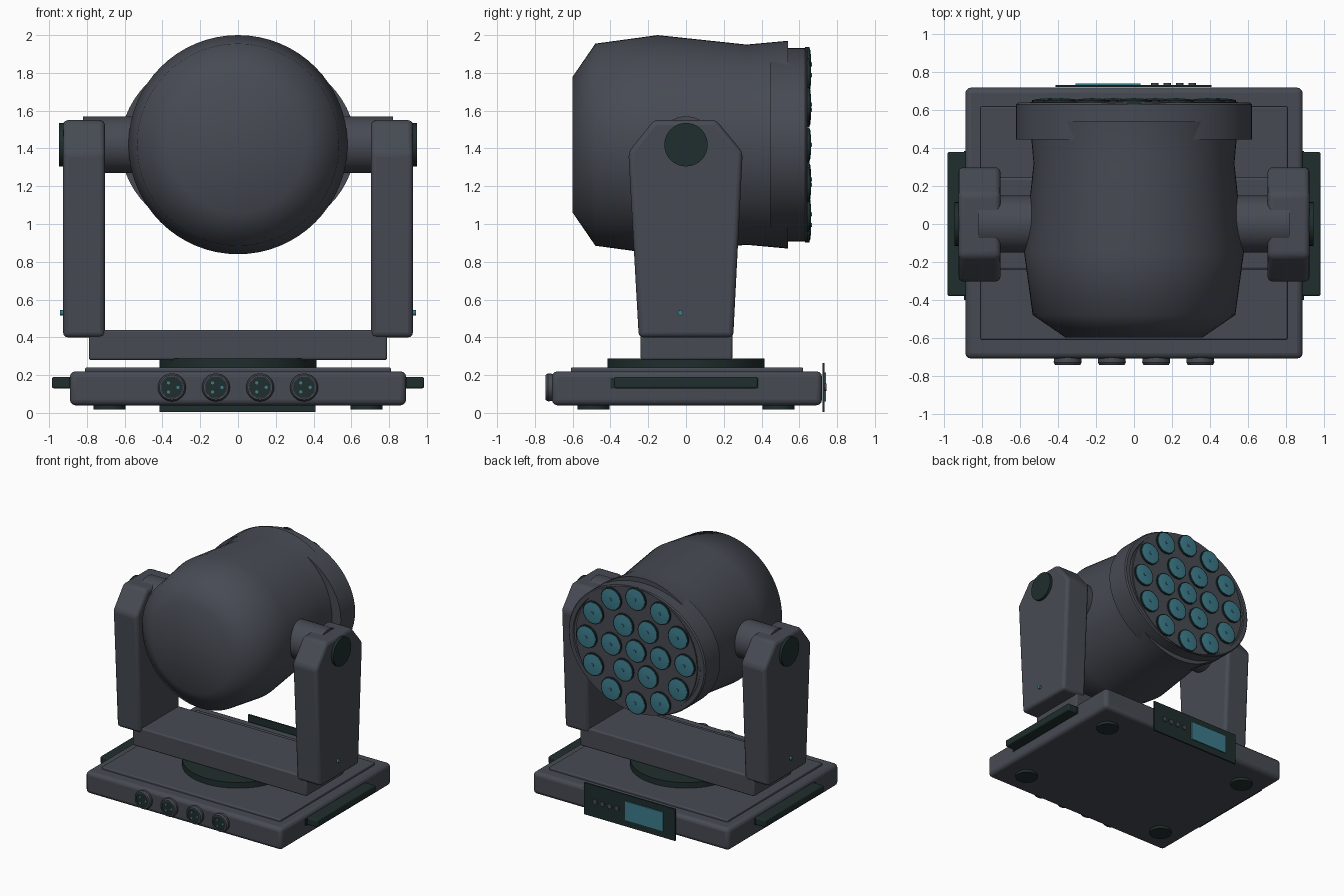
import bpy, bmesh, math
from mathutils import Matrix, Vector

if "Cube" in bpy.data.objects:
    bpy.data.objects.remove(bpy.data.objects["Cube"])


def material(name, rgb):
    m = bpy.data.materials.new(name)
    m.diffuse_color = (*rgb, 1)
    m.use_nodes = True
    m.node_tree.nodes["Principled BSDF"].inputs["Base Color"].default_value = m.diffuse_color
    return m


GREY = material("slate grey", (0.062, 0.069, 0.086))
DARK = material("dark green black", (0.014, 0.027, 0.026))
TEAL = material("teal glass", (0.045, 0.2, 0.26))

HEAD_Z = 1.42
AXIS = {"x": Matrix.Rotation(math.pi / 2, 4, "Y"),
        "y": Matrix.Rotation(-math.pi / 2, 4, "X"),
        "z": Matrix.Identity(4)}


def finish(bm, name, mat, bevel=0, smooth=35):
    bmesh.ops.recalc_face_normals(bm, faces=bm.faces)
    me = bpy.data.meshes.new(name)
    bm.to_mesh(me)
    bm.free()
    ob = bpy.data.objects.new(name, me)
    bpy.context.collection.objects.link(ob)
    me.materials.append(mat)
    if bevel:
        mod = ob.modifiers.new("rounded edges", "BEVEL")
        mod.width, mod.segments, mod.limit_method = bevel, 3, "ANGLE"
        mod.angle_limit = math.radians(25)
    bpy.ops.object.select_all(action="DESELECT")
    ob.select_set(True)
    bpy.context.view_layer.objects.active = ob
    bpy.ops.object.shade_smooth_by_angle(angle=math.radians(smooth))
    return ob


def box(name, mat, x, y, z, bevel=0):
    bm = bmesh.new()
    bmesh.ops.create_cube(bm, size=1)
    for v in bm.verts:
        v.co = [lo + (hi - lo) * (c + 0.5) for c, (lo, hi) in zip(v.co, (x, y, z))]
    return finish(bm, name, mat, bevel)


def lathe(name, mat, profile, centre, axis="z", sides=32, scale=(1, 1), smooth=35):
    """Revolve (radius, height) points; scale makes the section elliptical."""
    bm = bmesh.new()
    rings = []
    for r, h in profile:
        rings.append([bm.verts.new((r * scale[0] * math.cos(2 * math.pi * i / sides),
                                    r * scale[1] * math.sin(2 * math.pi * i / sides), h))
                      for i in range(sides)])
    for a, b in zip(rings, rings[1:]):
        for i in range(sides):
            j = (i + 1) % sides
            bm.faces.new((a[i], a[j], b[j], b[i]))
    bm.faces.new(rings[0])
    bm.faces.new(rings[-1])
    bm.transform(Matrix.Translation(Vector(centre)) @ AXIS[axis])
    return finish(bm, name, mat, smooth=smooth)


def disc(name, mat, r, lo, hi, centre, axis="z", sides=32):
    return lathe(name, mat, [(r, lo), (r, hi)], centre, axis, sides)


# Base with raised top plate, feet and turntable
box("base", GREY, (-0.89, 0.89), (-0.71, 0.72), (0.04, 0.22), 0.03)
box("base_top_plate", GREY, (-0.81, 0.81), (-0.61, 0.62), (0.2, 0.24), 0.008)
for x in (-0.68, 0.68):
    for y in (-0.49, 0.49):
        disc("foot", DARK, 0.085, 0.018, 0.05, (x, y, 0))
disc("turntable", DARK, 0.415, 0.22, 0.287, (0, 0, 0), sides=48)

# Front sockets with three pins each
for x in (-0.35, -0.117, 0.117, 0.35):
    c = (x, -0.71, 0.135)
    lathe("socket_ring", GREY, [(0.07, 0.02), (0.074, -0.02), (0.066, -0.034),
                                (0.056, -0.034), (0.056, -0.022)], c, "y")
    disc("socket_core", DARK, 0.055, -0.027, 0, c, "y")
    for dx, dz in ((-0.018, 0.024), (-0.018, -0.024), (0.032, 0)):
        disc("socket_pin", TEAL, 0.009, -0.032, -0.02, (x + dx, -0.71, 0.135 + dz), "y", 8)

# Rear control panel with display and buttons
box("control_panel", DARK, (-0.415, 0.41), (0.722, 0.734), (0.005, 0.265))
box("display", TEAL, (-0.31, 0.035), (0.73, 0.742), (0.06, 0.215))
for i in range(4):
    disc("panel_button", GREY, 0.02, 0, 0.014, (0.11 + 0.066 * i, 0.73, 0.135), "y", 16)

# Yoke: crossbar and the parts repeated on both sides
box("yoke_crossbar", GREY, (-0.79, 0.79), (-0.24, 0.245), (0.28, 0.44), 0.012)
ARM = [(-0.25, 0.4), (0.25, 0.4), (0.3, 1.38), (0.16, 1.55), (-0.17, 1.55), (-0.305, 1.38)]
for s in (-1, 1):
    def span(a, b):
        return tuple(sorted((s * a, s * b)))

    bm = bmesh.new()
    inner = [bm.verts.new((s * 0.705, y, z)) for y, z in ARM]
    outer = [bm.verts.new((s * 0.926, y, z)) for y, z in ARM]
    bm.faces.new(inner)
    bm.faces.new(outer)
    for i in range(len(ARM)):
        j = (i + 1) % len(ARM)
        bm.faces.new((inner[i], inner[j], outer[j], outer[i]))
    finish(bm, "yoke_arm", GREY, 0.025)

    disc("tilt_axle", GREY, 0.15, *span(0.5, 0.82), (0, 0, HEAD_Z), "x", 40)
    disc("axle_cap", DARK, 0.115, *span(0.9, 0.947), (0, 0, HEAD_Z), "x", 40)
    disc("arm_indicator", TEAL, 0.014, *span(0.91, 0.942), (0, -0.03, 0.53), "x", 12)
    box("carry_handle", DARK, span(0.87, 0.985), (-0.38, 0.38), (0.13, 0.19), 0.01)
    box("handle_plate", DARK, span(0.87, 0.896), (-0.4, 0.385), (0.13, 0.185))

# Head shell, turned around the y axis
lathe("head_shell", GREY, [(0.36, -0.6), (0.535, -0.48), (0.58, -0.15), (0.53, 0.32),
                           (0.55, 0.54), (0.5, 0.54)],
      (0, 0, HEAD_Z), "y", 64, smooth=60)

# Oval front bezel with a recessed face
lathe("front_bezel", GREY, [(1, 0.445), (1, 0.63), (0.985, 0.64), (0.93, 0.64), (0.92, 0.632)],
      (0, 0, HEAD_Z), "y", 64, scale=(0.622, 0.512))
lathe("lens_panel", GREY, [(1, 0.62), (1, 0.643)],
      (0, 0, HEAD_Z), "y", 64, scale=(0.55, 0.51))

# Lenses: one in the middle, then rings of six and twelve
spots = [(0, 0)]
for count, rx, rz in ((6, 0.222, 0.213), (12, 0.445, 0.425)):
    for i in range(count):
        a = 2 * math.pi * i / count
        spots.append((rx * math.cos(a), rz * math.sin(a)))
for x, z in spots:
    c = (x, 0, HEAD_Z + z)
    disc("lens_rim", DARK, 0.092, 0.63, 0.654, c, "y", 28)
    lathe("lens_glass", TEAL, [(0.083, 0.645), (0.083, 0.657), (0.05, 0.661), (0.012, 0.662),
                               (0.01, 0.666)], c, "y", 28)
